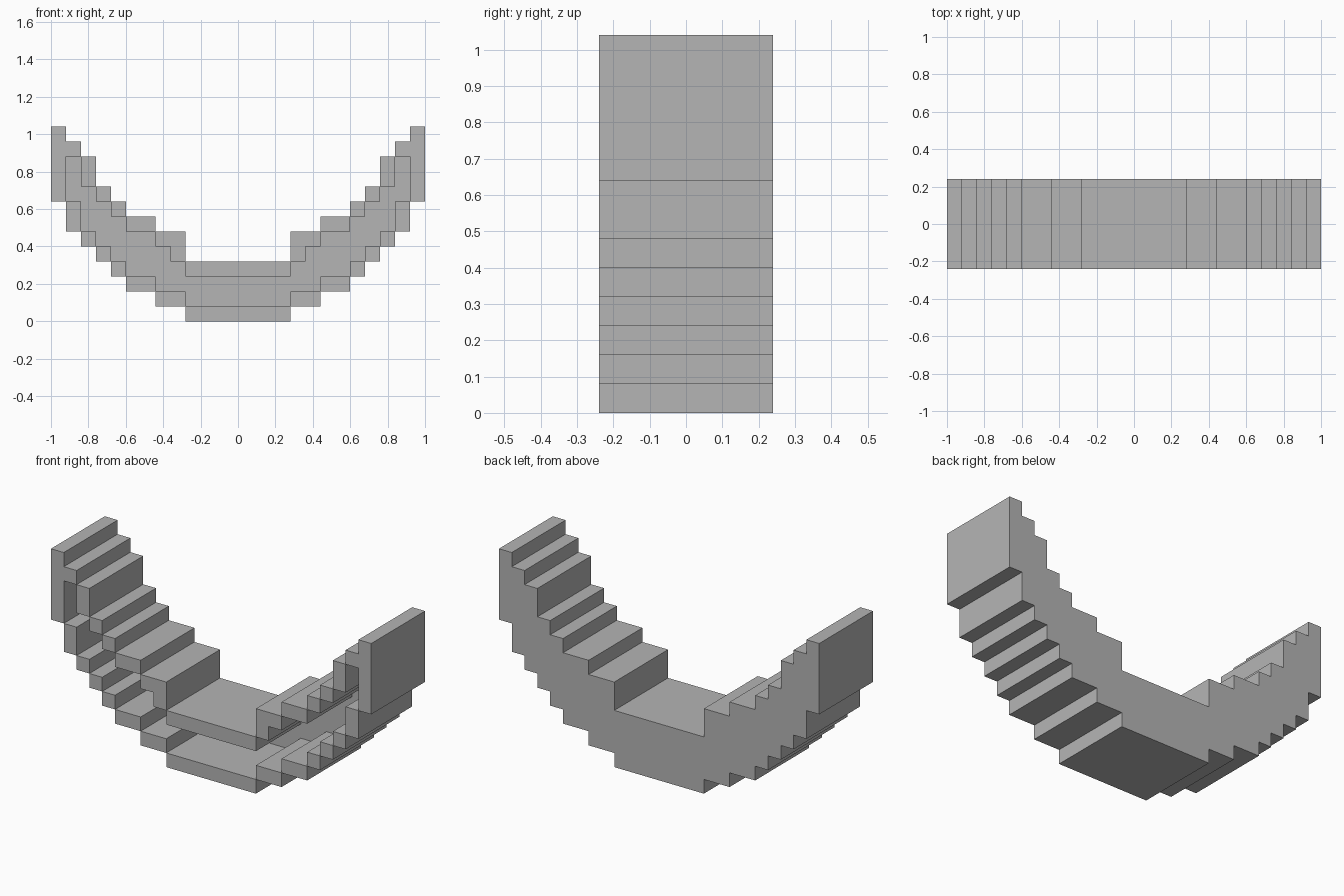
import bpy
import bmesh
from mathutils import Vector

cube = bpy.data.objects.get("Cube")
if cube:
    bpy.data.objects.remove(cube)

UNIT = 0.08
Y_LEVELS = (-0.24, 0.16, 0.24)      # open front layer, closed back layer

# Stepped profile, centre column outwards, in units of one step
BOTTOMS = (0, 0, 0, 0, 1, 1, 2, 2, 3, 4, 5, 6, 8)
TOPS = (4, 4, 4, 4, 6, 6, 7, 7, 8, 9, 11, 12, 13)
LAST = len(TOPS) - 1
SIDES = ((1, 0), (-1, 0), (0, 1), (0, -1))

profile = {(i, k) for i in range(-LAST, LAST + 1)
           for k in range(BOTTOMS[abs(i)], TOPS[abs(i)])}
# The hollow is everything one step inside the profile
hollow = {(i, k) for i, k in profile
          if all((i + a, k + b) in profile for a, b in SIDES)}
layers = (profile - hollow, profile)

bm = bmesh.new()


def corner(i, j, k):
    return Vector(((i - 0.5) * UNIT, Y_LEVELS[j], k * UNIT))


def add_face(points, outward):
    face = bm.faces.new([bm.verts.new(p) for p in points])
    face.normal_update()
    if face.normal.dot(Vector(outward)) < 0:
        face.normal_flip()


# Outer and inner skins: one face wherever solid meets air
for j, cells in enumerate(layers):
    for i, k in sorted(cells):
        for a, b in SIDES:
            if (i + a, k + b) in cells:
                continue
            if a:
                x = i + (a > 0)
                ends = ((x, k), (x, k + 1))
            else:
                z = k + (b > 0)
                ends = ((i, z), (i + 1, z))
            p, q = ends
            add_face([corner(p[0], j, p[1]), corner(q[0], j, q[1]),
                      corner(q[0], j + 1, q[1]), corner(p[0], j + 1, p[1])],
                     (a, 0, b))

# Front rim, hollow floor and back panel
for cells, j, side in ((layers[0], 0, -1), (hollow, 1, -1), (profile, 2, 1)):
    for i, k in sorted(cells):
        add_face([corner(i, j, k), corner(i + 1, j, k),
                  corner(i + 1, j, k + 1), corner(i, j, k + 1)], (0, side, 0))

bmesh.ops.remove_doubles(bm, verts=bm.verts[:], dist=0.001)

# Merge flat neighbours, leaving the pinched front rim as squares
rim = {f for f in bm.faces
       if f.normal.y < -0.5 and f.calc_center_median().y < -0.2}
flat_edges = [e for e in bm.edges
              if len(e.link_faces) == 2 and not rim.intersection(e.link_faces)]
bmesh.ops.dissolve_limit(bm, angle_limit=0.02, verts=[], edges=flat_edges)

mesh = bpy.data.meshes.new("stepped_arc_shell")
bm.to_mesh(mesh)
bm.free()
shell = bpy.data.objects.new("stepped_arc_shell", mesh)
bpy.context.collection.objects.link(shell)

# Plain grey finish
grey = bpy.data.materials.new("plain_grey")
grey.use_nodes = True
colour = (0.46, 0.46, 0.46, 1)
grey.diffuse_color = colour
grey.node_tree.nodes["Principled BSDF"].inputs["Base Color"].default_value = colour
mesh.materials.append(grey)
